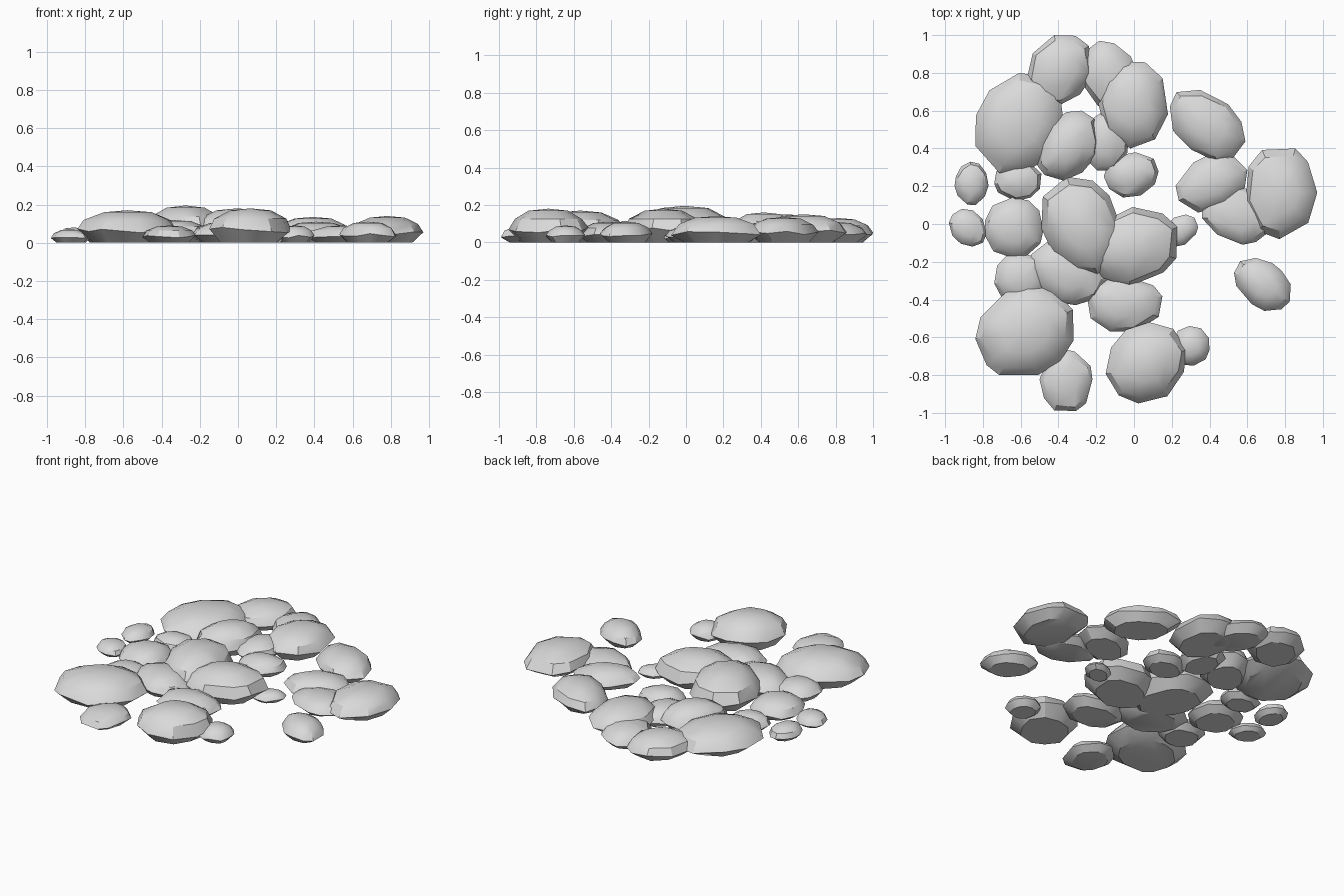
import bpy, bmesh, math, random

if "Cube" in bpy.data.objects:
    bpy.data.objects.remove(bpy.data.objects["Cube"])

random.seed(11)
stone_grey = bpy.data.materials.new("stone grey")
stone_grey.diffuse_color = (0.7, 0.7, 0.7, 1)
stone_grey.use_nodes = True
stone_grey.node_tree.nodes["Principled BSDF"].inputs["Base Color"].default_value = stone_grey.diffuse_color

# Stone profile, from the flat base up: radius factor, height factor
PROFILE = [(0.70, 0.0), (1.0, 0.36), (0.85, 0.70), (0.48, 0.94)]

# Stones per group: x min, x max, y min, y max, height, shear of the outline
BACK = [
    (-0.84, -0.37, 0.27, 0.80, 0.15, 0.15),
    (-0.57, -0.21, 0.63, 1.00, 0.13, 0.2),
    (-0.29, 0.03, 0.60, 0.97, 0.11, -0.2),
    (-0.19, 0.18, 0.40, 0.86, 0.15, 0.0),
    (-0.51, -0.18, 0.23, 0.60, 0.16, 0.3),
    (-0.27, -0.03, 0.28, 0.60, 0.11, 0.0),
    (-0.16, 0.13, 0.14, 0.38, 0.10, 0.1),
]
MIDDLE = [
    (-0.74, -0.49, 0.12, 0.33, 0.09, 0.0),
    (-0.95, -0.77, 0.10, 0.33, 0.08, 0.0),
    (-0.98, -0.78, -0.12, 0.08, 0.07, -0.2),
    (-0.79, -0.48, -0.18, 0.14, 0.11, 0.0),
    (-0.49, -0.06, -0.27, 0.25, 0.195, -0.2),
    (-0.24, 0.23, -0.33, 0.09, 0.18, 0.15),
    (-0.56, -0.14, -0.43, -0.08, 0.12, -0.2),
    (0.15, 0.34, -0.12, 0.05, 0.06, 0.3),
]
FRONT = [
    (-0.74, -0.46, -0.42, -0.15, 0.10, 0.0),
    (-0.84, -0.32, -0.80, -0.33, 0.17, 0.15),
    (-0.50, -0.22, -0.99, -0.66, 0.09, 0.0),
    (-0.25, 0.15, -0.57, -0.27, 0.11, 0.0),
    (-0.15, 0.28, -0.95, -0.52, 0.18, 0.1),
    (0.20, 0.40, -0.75, -0.54, 0.09, 0.0),
]
RIGHT = [
    (0.19, 0.59, 0.33, 0.71, 0.135, -0.4),
    (0.22, 0.60, 0.06, 0.37, 0.11, 0.3),
    (0.36, 0.74, -0.11, 0.20, 0.09, -0.2),
    (0.59, 0.97, -0.08, 0.40, 0.14, 0.0),
    (0.53, 0.83, -0.46, -0.18, 0.11, -0.3),
]


def fit(values, low, high):
    a, b = min(values), max(values)
    return [low + (v - a) / (b - a) * (high - low) for v in values]


def make_stone(name, x0, x1, y0, y1, height, shear):
    # Irregular outline fitted to the footprint
    n = random.choice((9, 10, 11))
    start = random.random()
    us, vs = [], []
    for i in range(n):
        a = 2 * math.pi * (i + start + random.uniform(-0.22, 0.22)) / n
        r = random.uniform(0.97, 1.04)
        us.append(r * math.cos(a) + shear * r * math.sin(a))
        vs.append(r * math.sin(a))
    xs, ys = fit(us, x0, x1), fit(vs, y0, y1)
    cx, cy = (x0 + x1) / 2, (y0 + y1) / 2

    # Base, sharp waist, shoulder and low dome
    bm = bmesh.new()
    rings = []
    for k, (rf, hf) in enumerate(PROFILE):
        ring = []
        for x, y in zip(xs, ys):
            r = rf if k == 1 else rf * random.uniform(0.96, 1.04)
            z = hf + (random.uniform(-0.09, 0.09) if k == 1 else 0)
            ring.append(bm.verts.new((cx + (x - cx) * r, cy + (y - cy) * r,
                                      z * height)))
        rings.append(ring)
    top = bm.verts.new((cx, cy, height))
    bm.faces.new(rings[0][::-1])
    for i in range(n):
        j = (i + 1) % n
        for low, high in zip(rings, rings[1:]):
            bm.faces.new((low[i], low[j], high[j], high[i]))
        bm.faces.new((rings[-1][i], rings[-1][j], top))
    bmesh.ops.recalc_face_normals(bm, faces=bm.faces)

    mesh = bpy.data.meshes.new(name)
    bm.to_mesh(mesh)
    bm.free()
    mesh.materials.append(stone_grey)
    ob = bpy.data.objects.new(name, mesh)
    bpy.context.collection.objects.link(ob)
    bpy.ops.object.select_all(action='DESELECT')
    ob.select_set(True)
    bpy.context.view_layer.objects.active = ob
    bpy.ops.object.shade_smooth_by_angle(angle=math.radians(33))


for group, stones in (("back", BACK), ("middle", MIDDLE),
                      ("front", FRONT), ("right", RIGHT)):
    for i, spec in enumerate(stones, 1):
        make_stone(f"{group}_stone_{i}", *spec)
